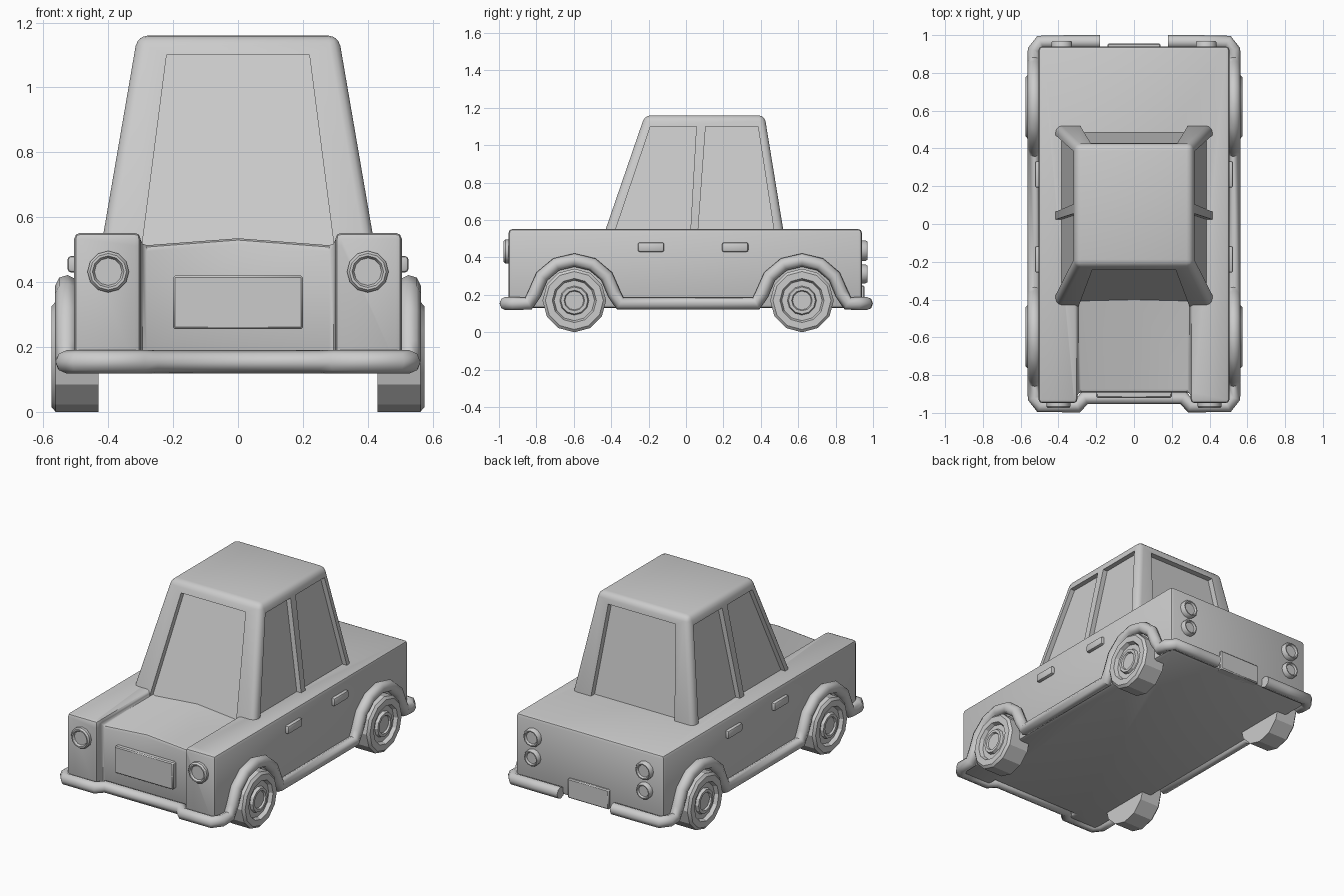
import bpy, bmesh, math
from mathutils import Vector

if "Cube" in bpy.data.objects:
    bpy.data.objects.remove(bpy.data.objects["Cube"])


def make(name, verts, faces):
    bm = bmesh.new()
    vs = [bm.verts.new(v) for v in verts]
    for f in faces:
        bm.faces.new([vs[i] for i in f])
    bmesh.ops.recalc_face_normals(bm, faces=bm.faces)
    me = bpy.data.meshes.new(name)
    bm.to_mesh(me)
    bm.free()
    ob = bpy.data.objects.new(name, me)
    bpy.context.collection.objects.link(ob)
    return ob


def prism(name, outline, offset):
    """Closed outline of 3D points swept along an offset."""
    n, off = len(outline), Vector(offset)
    verts = [Vector(p) for p in outline] + [Vector(p) + off for p in outline]
    faces = [range(n), range(n, 2 * n)]
    faces += [(i, (i + 1) % n, n + (i + 1) % n, n + i) for i in range(n)]
    return make(name, verts, faces)


def box(name, x, y, z):
    return prism(name, [(x[0], y[0], z[0]), (x[1], y[0], z[0]),
                        (x[1], y[1], z[0]), (x[0], y[1], z[0])], (0, 0, z[1] - z[0]))


def lathe(name, profile, to_world, n=12):
    """Rings of (distance along axis, radius), capped at both ends."""
    verts, faces = [], []
    for d, r in profile:
        for i in range(n):
            a = math.tau * i / n
            verts.append(to_world(d, r * math.sin(a), r * math.cos(a)))
    for k in range(len(profile) - 1):
        for i in range(n):
            j = (i + 1) % n
            faces.append((k * n + i, k * n + j, k * n + n + j, k * n + n + i))
    faces += [range(n), range(len(verts) - n, len(verts))]
    return make(name, verts, faces)


def activate(ob):
    bpy.ops.object.select_all(action='DESELECT')
    ob.select_set(True)
    bpy.context.view_layer.objects.active = ob


def bevel(ob, width, segments=2):
    m = ob.modifiers.new("bevel", 'BEVEL')
    m.width, m.segments = width, segments
    m.limit_method, m.angle_limit = 'ANGLE', math.radians(35)
    m.use_clamp_overlap = False
    activate(ob)
    bpy.ops.object.modifier_apply(modifier=m.name)


def cut(ob, cutter):
    cutter.hide_render = True
    m = ob.modifiers.new("cut", 'BOOLEAN')
    m.operation, m.solver, m.object = 'DIFFERENCE', 'EXACT', cutter
    activate(ob)
    bpy.ops.object.modifier_apply(modifier=m.name)
    bpy.data.objects.remove(cutter)


def smooth(ob, angle=40):
    activate(ob)
    bpy.ops.object.shade_smooth_by_angle(angle=math.radians(angle))


# Lower body with sunken nose panel and slightly crowned hood between the fenders
body = box("body", (-.505, .505), (-.948, .94), (.13, .552))
cut(body, box("nose_cutter", (-.3, .3), (-1.2, -.892), (0, .8)))
cut(body, prism("hood_cutter", [(-.3, -1.1, .512), (0, -1.1, .535), (.3, -1.1, .512),
                                (.3, -1.1, .8), (-.3, -1.1, .8)], (0, .73, 0)))
bevel(body, .019)
smooth(body)

# Tapered cabin, its base sunk into the body
cabin = make("cabin",
             [(-.432, -.464, .45), (.432, -.464, .45), (.432, .536, .45), (-.432, .536, .45),
              (-.31, -.22, 1.16), (.31, -.22, 1.16), (.31, .42, 1.16), (-.31, .42, 1.16)],
             [(0, 1, 2, 3), (4, 5, 6, 7), (0, 1, 5, 4), (1, 2, 6, 5), (2, 3, 7, 6), (3, 0, 4, 7)])
bevel(cabin, .032, 3)

# Recessed window panes
LOW, HIGH = .48, 1.1
front_y = lambda z: -.43 + (z - .55) * .344 + .035
back_y = lambda z: .52 - (z - .55) * .164 - .035
side_x = lambda z: .415 - (z - .55) * .172 - .03
for plane, low_x, high_x, out in ((front_y, .3, .22, -.3), (back_y, .292, .23, .3)):
    cut(cabin, prism("window_cutter", [(-low_x, plane(LOW), LOW), (low_x, plane(LOW), LOW),
                                       (high_x, plane(HIGH), HIGH), (-high_x, plane(HIGH), HIGH)],
                     (0, out, 0)))
for s in (1, -1):
    for y0, y1, y2, y3 in ((-.4, .02, .055, -.19), (.06, .48, .385, .105)):
        pts = [(y0, LOW), (y1, LOW), (y2, HIGH), (y3, HIGH)]
        cut(cabin, prism("window_cutter", [(s * side_x(z), y, z) for y, z in pts],
                         (s * .3, 0, 0)))
smooth(cabin)

# Bumper, sill and wheel-arch tube in one continuous run
AXLES = (.62, -.597)
half = [(.18, .964, .154), (.34, .964, .154), (.495, .964, .154), (.528, .92, .154)]
for yc in AXLES:
    half.append((.528, yc + .245, .154))
    for i in range(7):
        a = math.radians(10 + 160 * i / 6)
        half.append((.528, yc + .216 * math.cos(a), .17 + .216 * math.sin(a)))
    half.append((.528, yc - .245, .154))
half += [(.528, -.92, .154), (.495, -.964, .154), (.3, -.964, .154), (.26, -.92, .154)]
path = half + [(-x, y, z) for x, y, z in reversed(half)]
curve = bpy.data.curves.new("bumper_and_sill_trim", 'CURVE')
curve.dimensions = '3D'
curve.bevel_depth, curve.bevel_resolution = .036, 2
curve.use_fill_caps = True
spline = curve.splines.new('POLY')
spline.points.add(len(path) - 1)
for p, co in zip(spline.points, path):
    p.co = (*co, 1)
trim = bpy.data.objects.new("bumper_and_sill_trim", curve)
bpy.context.collection.objects.link(trim)
activate(trim)
bpy.ops.object.convert(target='MESH')
smooth(bpy.context.object, 50)

# Twelve-sided wheels with dished rims and hubs
WHEEL = [(.43, .17), (.562, .17), (.575, .155), (.575, .118), (.553, .108), (.553, .078),
         (.57, .072), (.57, .055), (.56, .05), (.56, .04)]
for s, side in ((1, "right"), (-1, "left")):
    for yc, end in zip(AXLES, ("rear", "front")):
        smooth(lathe(f"{end}_{side}_wheel", WHEEL,
                     lambda d, u, v: (s * d, yc + u, .17 + v)), 25)

# Round lamps with a hollow face
def lamp(name, x, z, r, y_in, y_out):
    d = math.copysign(1, y_out)
    prof = [(y_in, r), (y_out - d * .01, r), (y_out, r * .88), (y_out, r * .76),
            (y_out - d * .012, r * .66)]
    smooth(lathe(name, prof, lambda t, u, v: (x + u, t, z + v)), 35)


for s, side in ((1, "right"), (-1, "left")):
    lamp(f"{side}_headlight", s * .4, .432, .064, -.92, -.975)
    lamp(f"{side}_upper_tail_light", s * .382, .436, .055, .91, .97)
    lamp(f"{side}_lower_tail_light", s * .382, .312, .05, .91, .97)
    # Door handles
    for y, end in ((-.187, "front"), (.263, "rear")):
        xs = sorted((s * .48, s * .525))
        h = box(f"{end}_{side}_door_handle", xs, (y - .07, y + .07), (.43, .48))
        bevel(h, .01)
        smooth(h)

# Blank plates
for name, x, y, z in (("front_plate", .2, (-.92, -.87), (.255, .42)),
                      ("rear_plate", .14, (.9, .955), (.13, .25))):
    p = box(name, (-x, x), y, z)
    bevel(p, .006, 1)
    smooth(p)
